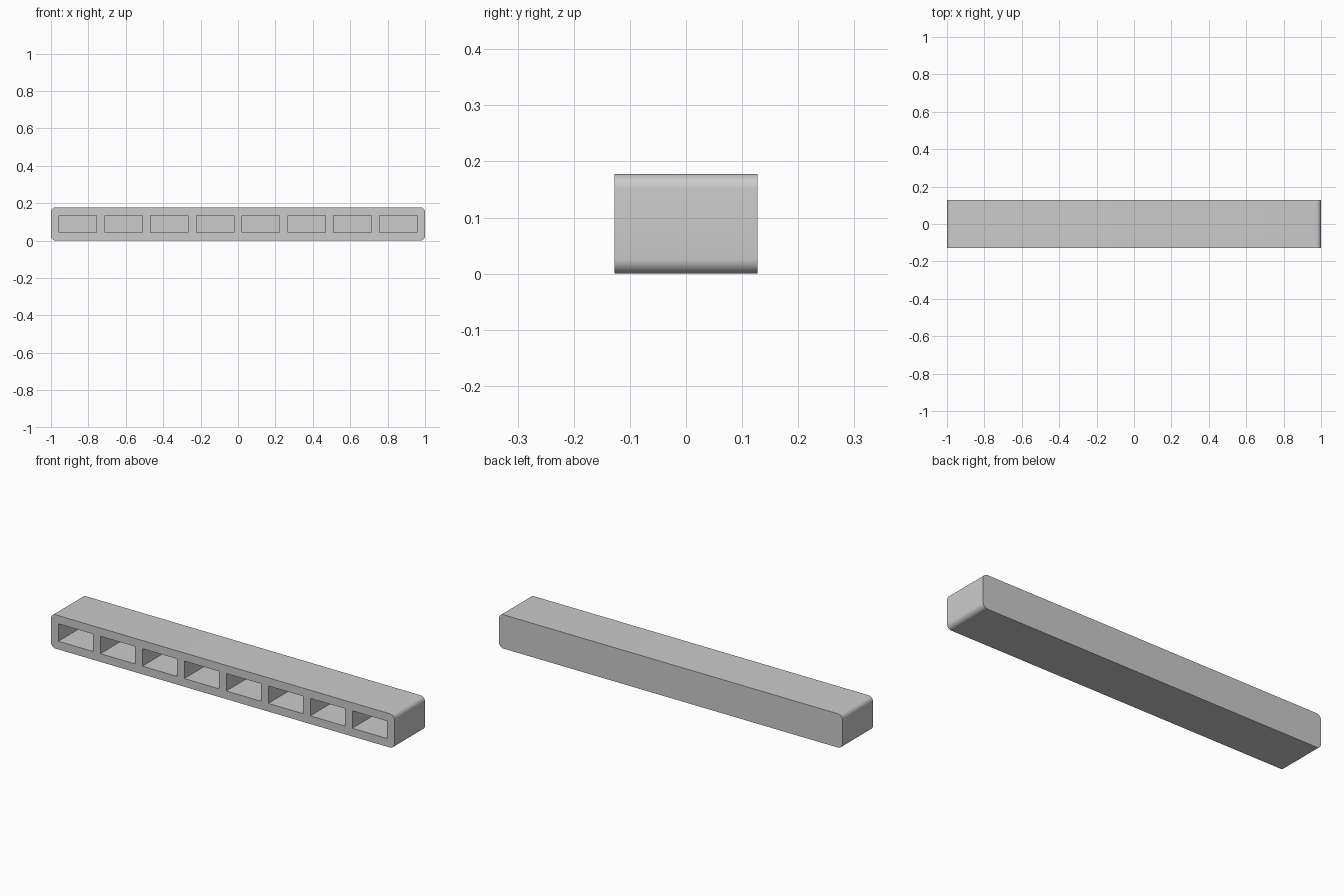
import bpy, bmesh, math
from mathutils import Matrix

if "Cube" in bpy.data.objects:
    bpy.data.objects.remove(bpy.data.objects["Cube"])

LENGTH, DEPTH, HEIGHT = 2.0, 0.255, 0.178
WALL, RADIUS, COUNT = 0.043, 0.026, 8


def make_object(name, bm):
    bmesh.ops.recalc_face_normals(bm, faces=bm.faces)
    mesh = bpy.data.meshes.new(name)
    bm.to_mesh(mesh)
    bm.free()
    obj = bpy.data.objects.new(name, mesh)
    bpy.context.collection.objects.link(obj)
    return obj


def add_box(bm, center, size):
    m = Matrix.Translation(center) @ Matrix.Diagonal((*size, 1))
    return bmesh.ops.create_cube(bm, size=1, matrix=m)["verts"]


# Bar with its four front-to-back edges rounded
bm = bmesh.new()
add_box(bm, (0, 0, HEIGHT / 2), (LENGTH, DEPTH, HEIGHT))
edges = [e for e in bm.edges if abs(e.verts[0].co.y - e.verts[1].co.y) > 0.1]
bmesh.ops.bevel(bm, geom=edges, offset=RADIUS, segments=8, profile=0.5, affect='EDGES')
bar = make_object("slotted_bar", bm)

# Row of pockets open at the front, closed at the back
bm = bmesh.new()
width = (LENGTH - (COUNT + 1) * WALL) / COUNT
front, back = -DEPTH / 2 - 0.05, DEPTH / 2 - WALL
for i in range(COUNT):
    x = -LENGTH / 2 + WALL + width / 2 + i * (width + WALL)
    add_box(bm, (x, (front + back) / 2, HEIGHT / 2),
            (width, back - front, HEIGHT - 2 * WALL))
cutter = make_object("pocket_cutter", bm)
cutter.hide_render = True
cutter.display_type = 'WIRE'

bpy.context.view_layer.objects.active = bar
bar.select_set(True)
cut = bar.modifiers.new("pockets", 'BOOLEAN')
cut.operation = 'DIFFERENCE'
cut.solver = 'EXACT'
cut.object = cutter
bpy.ops.object.modifier_apply(modifier=cut.name)
bpy.data.objects.remove(cutter)
bpy.ops.object.shade_smooth_by_angle(angle=math.radians(30))
